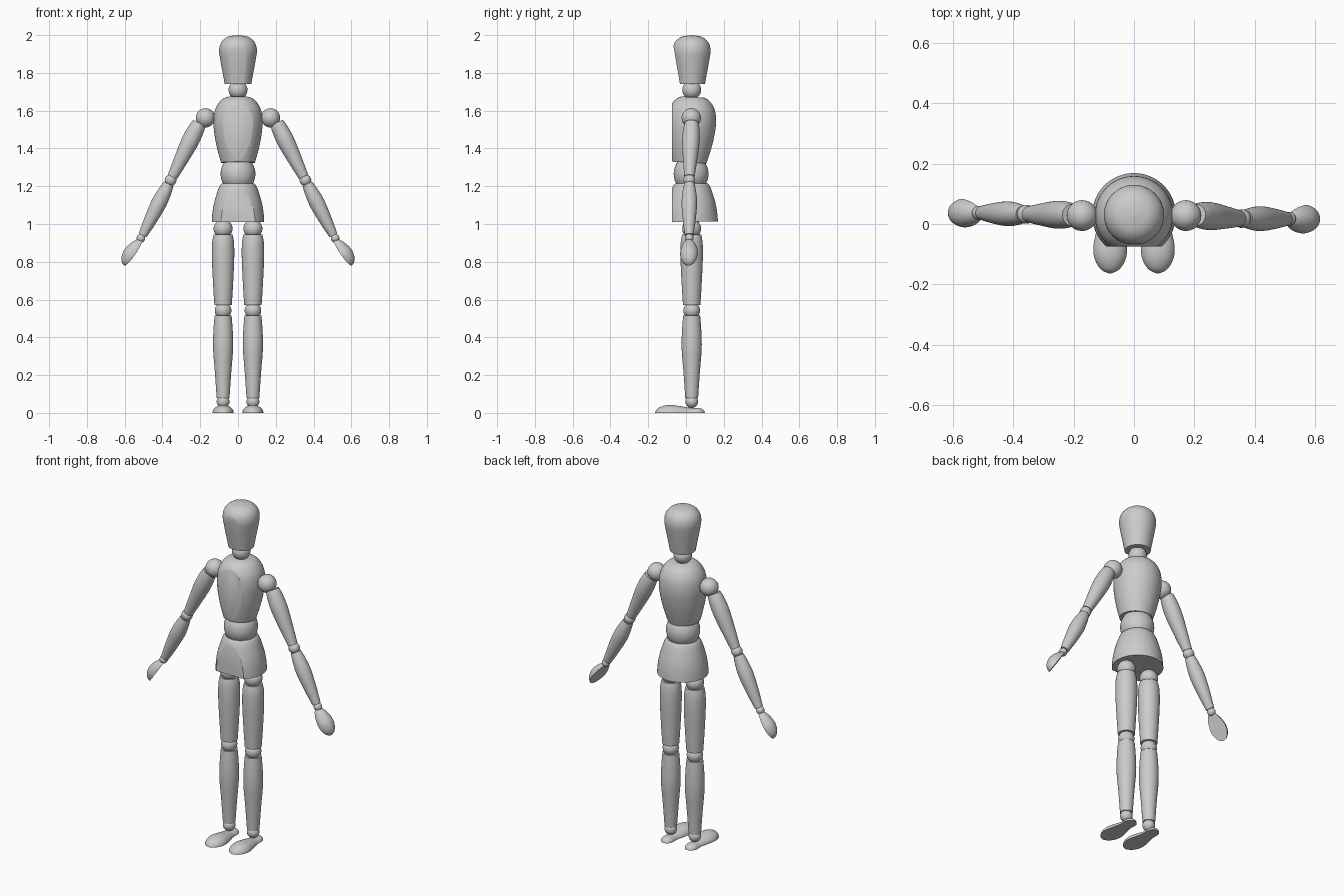
import bpy, bmesh, math
from mathutils import Vector

if "Cube" in bpy.data.objects:
    bpy.data.objects.remove(bpy.data.objects["Cube"])

SIDES = 48


def smooth_profile(pts, steps=5):
    """Catmull-Rom resampling of (t, radius) points."""
    p = [Vector(q) for q in [pts[0]] + pts + [pts[-1]]]
    out = []
    for i in range(1, len(p) - 2):
        a, b, c, d = p[i - 1:i + 3]
        for k in range(steps):
            u = k / steps
            out.append(0.5 * (2 * b + (c - a) * u + (2 * a - 5 * b + 4 * c - d) * u * u
                              + (3 * b - a - 3 * c + d) * u ** 3))
    return out + [p[-1]]


def turned(name, p0, p1, profile, cut=None, squash_z=1.0):
    """Wood-turned part from p0 to p1; cut = (point, normal) slices a flat."""
    p0, p1 = Vector(p0), Vector(p1)
    axis = p1 - p0
    rot = axis.to_track_quat('Z', 'Y')
    bm = bmesh.new()
    rings = []
    for t, r in smooth_profile(profile):
        ring = []
        for k in range(SIDES):
            a = 2 * math.pi * k / SIDES
            off = rot @ Vector((math.cos(a), math.sin(a), 0)) * max(r, 0)
            off.z *= squash_z
            ring.append(bm.verts.new(p0 + axis * t + off))
        rings.append(ring)
    for a, b in zip(rings, rings[1:]):
        for k in range(SIDES):
            n = (k + 1) % SIDES
            bm.faces.new((a[k], a[n], b[n], b[k]))
    if profile[0][1] > 0:
        bm.faces.new(rings[0][::-1])
    if profile[-1][1] > 0:
        bm.faces.new(rings[-1])
    bmesh.ops.remove_doubles(bm, verts=bm.verts[:], dist=1e-5)
    if cut:
        bmesh.ops.bisect_plane(bm, geom=bm.verts[:] + bm.edges[:] + bm.faces[:],
                               plane_co=Vector(cut[0]), plane_no=Vector(cut[1]),
                               clear_outer=True, dist=1e-6)
        bmesh.ops.holes_fill(bm, edges=[e for e in bm.edges if e.is_boundary], sides=0)
    bmesh.ops.recalc_face_normals(bm, faces=bm.faces[:])
    return link(name, bm)


def ball(name, loc, r, rz=None):
    bm = bmesh.new()
    bmesh.ops.create_uvsphere(bm, u_segments=36, v_segments=20, radius=r)
    for v in bm.verts:
        v.co.z *= (rz or r) / r
        v.co += Vector(loc)
    return link(name, bm)


def link(name, bm):
    me = bpy.data.meshes.new(name)
    bm.to_mesh(me)
    bm.free()
    ob = bpy.data.objects.new(name, me)
    bpy.context.collection.objects.link(ob)
    return ob


# head with a flat sloping face, neck ball
turned("head", (0, .03, 1.74), (0, .03, 2.0),
       [(0, .07), (.25, .082), (.5, .094), (.68, .1), (.82, .093), (.92, .073),
        (.975, .045), (1, 0)],
       cut=((0, -.032, 1.74), (0, -1, -.17)))
ball("neck", (0, .03, 1.71), .05)

# chest, waist and pelvis
turned("chest", (0, .018, 1.325), (0, .036, 1.672),
       [(0, .09), (.2, .109), (.4, .123), (.6, .13), (.78, .124), (.9, .105),
        (.97, .082), (1, .06)],
       cut=((0, -.075, 1.5), (0, -1, 0)))
turned("waist", (0, .027, 1.2), (0, .027, 1.33),
       [(0, .072), (.25, .087), (.5, .092), (.75, .087), (1, .072)])
turned("pelvis", (0, .03, 1.012), (0, .028, 1.215),
       [(0, .139), (.25, .135), (.5, .126), (.8, .108), (.95, .095), (1, .085)],
       cut=((0, -.075, 1.1), (0, -1, 0)))

for s, side in ((-1, "left"), (1, "right")):
    # legs
    x, y = s * .079, .03
    ball("hip_" + side, (x, y, .975), .05)
    turned("thigh_" + side, (x, y, .57), (x, y, .945),
           [(0, .046), (.3, .053), (.65, .059), (.88, .058), (1, .05)])
    ball("knee_" + side, (x, y, .542), .044)
    turned("shin_" + side, (x, y, .08), (x, y, .515),
           [(0, .034), (.3, .043), (.6, .053), (.82, .051), (1, .045)])
    ball("ankle_" + side, (x, y, .06), .034)
    turned("foot_" + side, (x, .1, 0), (x, -.165, 0),
           [(0, 0), (.03, .02), (.12, .035), (.3, .036), (.5, .048), (.68, .056),
            (.83, .05), (.95, .029), (1, 0)],
           cut=((0, 0, 0), (0, 0, -1)), squash_z=.75)

    # arms, each swung slightly differently in depth
    ye, yw = .025 - s * .007, .027 - s * .01
    ball("shoulder_" + side, (s * .172, .028, 1.562), .051)
    turned("upper_arm_" + side, (s * .205, .03, 1.535), (s * .347, ye, 1.25),
           [(0, .036), (.12, .043), (.35, .046), (.7, .037), (1, .027)])
    ball("elbow_" + side, (s * .357, ye, 1.232), .031)
    turned("forearm_" + side, (s * .367, ye, 1.212), (s * .505, yw, .94),
           [(0, .028), (.15, .036), (.38, .041), (.7, .034), (1, .023)])
    ball("wrist_" + side, (s * .514, yw, .925), .023)
    # half-egg hand, palm turned inward
    h0, h1 = Vector((s * .507, yw, .915)), Vector((s * .603, yw, .779))
    palm = Vector((-s * .136, .05, -.096))
    turned("hand_" + side, h0, h1,
           [(0, 0), (.03, .017), (.15, .031), (.35, .043), (.58, .048),
            (.8, .039), (.94, .022), (1, 0)],
           cut=(h0, palm))

for ob in bpy.context.collection.objects:
    ob.select_set(True)
    bpy.context.view_layer.objects.active = ob
bpy.ops.object.shade_smooth_by_angle(angle=math.radians(35))
